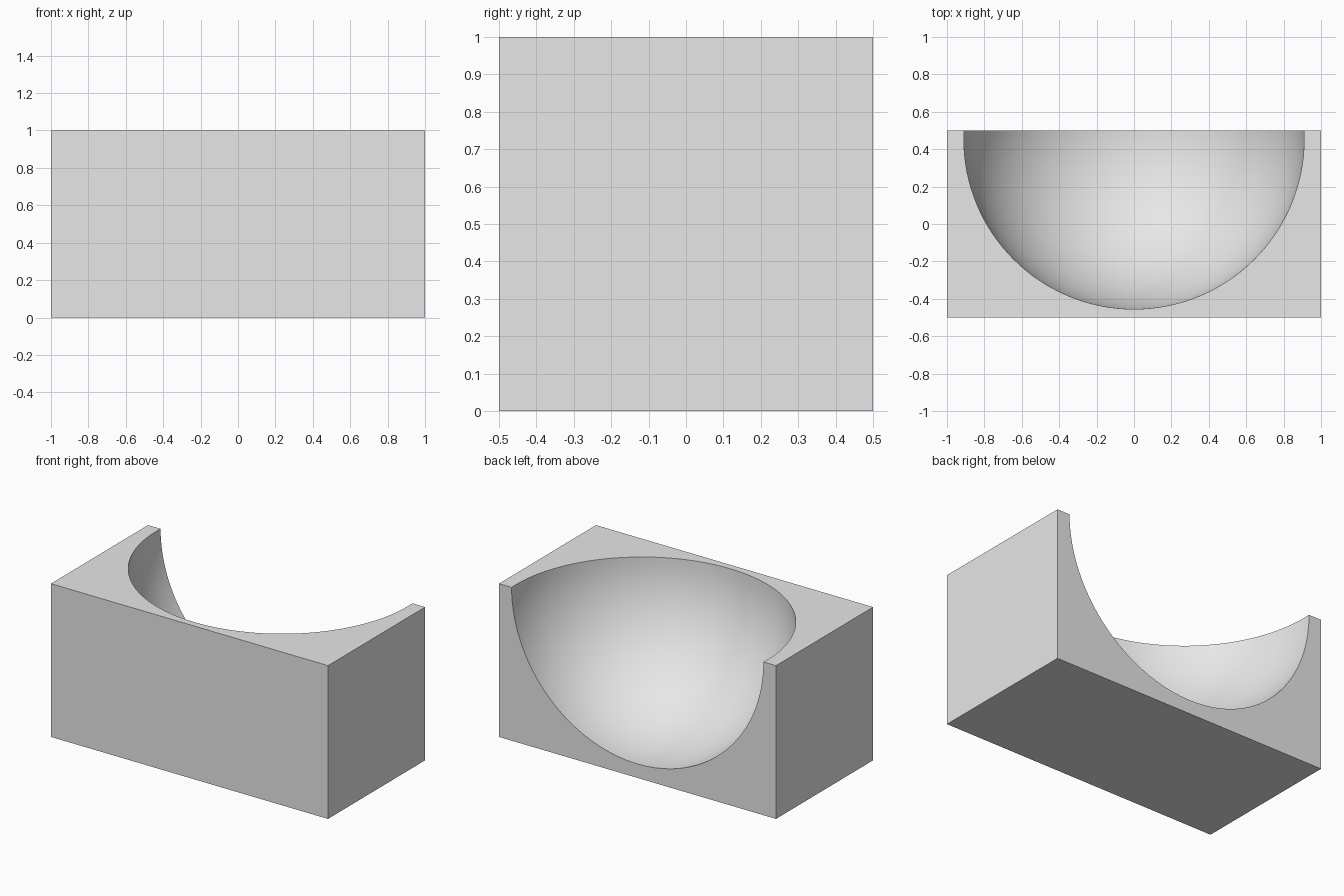
import bpy
import math

default_cube = bpy.data.objects.get("Cube")
if default_cube:
    bpy.data.objects.remove(default_cube, do_unlink=True)

# Single plain grey
grey = bpy.data.materials.new("plain_grey")
grey.use_nodes = True
colour = (0.8, 0.8, 0.8, 1.0)
grey.diffuse_color = colour
grey.node_tree.nodes["Principled BSDF"].inputs["Base Color"].default_value = colour

BOWL_RADIUS = 0.91

# Spherical cutter, centred on the top face close to the back edge
bpy.ops.mesh.primitive_uv_sphere_add(segments=128, ring_count=64, radius=BOWL_RADIUS,
                                     location=(0, 0.455, 1))
cutter = bpy.context.object
cutter.name = "bowl_cutter"
cutter.data.materials.append(grey)
cutter.hide_render = True

# Solid block
bpy.ops.mesh.primitive_cube_add(size=1, location=(0, 0, 0.5))
block = bpy.context.object
block.name = "hollowed_block"
block.scale = (2, 1, 1)
bpy.ops.object.transform_apply(location=False, rotation=False, scale=True)
block.data.materials.append(grey)

# Scoop the bowl out of the top and back
scoop = block.modifiers.new("scoop", 'BOOLEAN')
scoop.operation = 'DIFFERENCE'
scoop.solver = 'EXACT'
scoop.object = cutter
bpy.ops.object.modifier_apply(modifier=scoop.name)
bpy.data.objects.remove(cutter, do_unlink=True)

# Smooth bowl, crisp block edges
bpy.ops.object.shade_smooth_by_angle(angle=math.radians(30))
